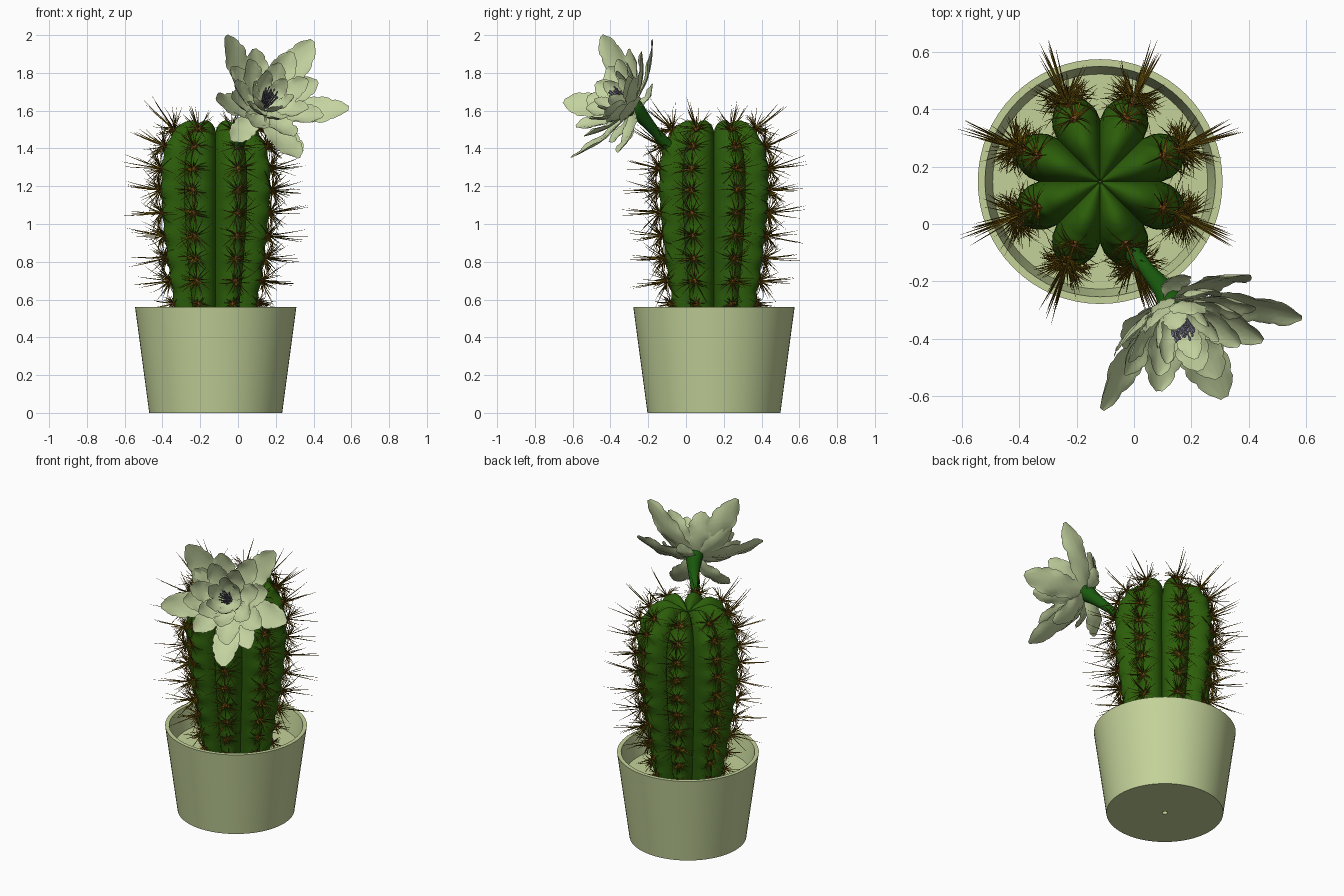
import bpy, random
from math import sin, cos, pi, radians
from mathutils import Vector as V

random.seed(4)
cube = bpy.data.objects.get("Cube")
if cube:
    bpy.data.objects.remove(cube)


def material(name, rgb):
    m = bpy.data.materials.new(name)
    m.use_nodes = True
    m.diffuse_color = (*rgb, 1)
    m.node_tree.nodes["Principled BSDF"].inputs["Base Color"].default_value = (*rgb, 1)
    return m


POT = material("pale sage pot", (.55, .65, .32))
PETAL = material("pale sage petal", (.55, .65, .35))
SKIN = material("cactus green", (.025, .11, .003))
STEM = material("stem green", (.01, .1, .004))
SPINE = material("olive brown spine", (.14, .08, .003))
AREOLE = material("rust areole", (.2, .07, .01))
STAMEN = material("grey violet stamen", (.26, .25, .34))


class Part:
    """Collects points and faces for one object."""
    def __init__(self):
        self.v, self.f = [], []

    def grid(self, rows, closed=False):
        n, k = len(rows[0]), len(self.v)
        for row in rows:
            self.v.extend(row)
        for i in range(len(rows) - 1):
            for j in range(n if closed else n - 1):
                a, b = k + i * n + j, k + i * n + (j + 1) % n
                self.f.append((a, b, b + n, a + n))

    def tube(self, path, radii, sides):
        rows = []
        for i, p in enumerate(path):
            d = (path[min(i + 1, len(path) - 1)] - path[max(i - 1, 0)]).normalized()
            a = d.orthogonal().normalized() if not rows else (a - d * a.dot(d)).normalized()
            b = d.cross(a)
            rows.append([p + (a * cos(t) + b * sin(t)) * radii[i]
                         for t in (2 * pi * j / sides for j in range(sides))])
        self.grid(rows, True)

    def build(self, name, mat, angle=40):
        me = bpy.data.meshes.new(name)
        me.from_pydata([tuple(p) for p in self.v], [], self.f)
        me.materials.append(mat)
        ob = bpy.data.objects.new(name, me)
        bpy.context.collection.objects.link(ob)
        bpy.ops.object.select_all(action='DESELECT')
        ob.select_set(True)
        bpy.context.view_layer.objects.active = ob
        bpy.ops.object.shade_smooth_by_angle(angle=radians(angle))


def spline(pts, steps):
    """Smooth curve through the points."""
    pts = [V(p) for p in pts]
    out = []
    for i in range(len(pts) - 1):
        a, b, c, d = pts[max(i - 1, 0)], pts[i], pts[i + 1], pts[min(i + 2, len(pts) - 1)]
        for k in range(steps):
            t = k / steps
            out.append(b + (c - a) * (t / 2) + (a * 2 - b * 5 + c * 4 - d) * (t * t / 2)
                       + (b * 3 - a - c * 3 + d) * (t ** 3 / 2))
    return out + [pts[-1]]


CENTRE = V((-.118, .148, 0))


def around(r, z, t):
    return CENTRE + V((r * cos(t), r * sin(t), z))


# Pot with drain hole, rim and soil
pot = Part()
profile = [(.001, .03), (.016, .03), (.016, 0), (.352, 0), (.427, .56), (.402, .56), (.375, .42), (.001, .42)]
pot.grid([[around(r, z, 2 * pi * j / 64) for j in range(64)] for r, z in profile], True)
pot.build("pot", POT)

# Ribbed body: ridge and valley profiles blended around the axis
RIBS = 8
ridge = spline([(.2, .4), (.232, .6), (.265, .8), (.29, 1), (.303, 1.2), (.288, 1.38),
                (.225, 1.5), (.15, 1.548), (.07, 1.525), (.002, 1.485)], 10)
valley = spline([(.14, .4), (.165, .6), (.19, .8), (.208, 1), (.215, 1.18), (.207, 1.33),
                 (.17, 1.435), (.118, 1.48), (.06, 1.49), (.002, 1.482)], 10)

# Areole sites spaced evenly along the ridge
sites, walked = [], .05
for i in range(1, len(ridge) - 1):
    walked += (ridge[i] - ridge[i - 1]).length
    if walked > .103 and ridge[i].x > .16:
        sites.append(i)
        walked = 0
body = Part()
rows = []
for i, (a, b) in enumerate(zip(ridge, valley)):
    bump = .014 * max(0, 1 - min(abs(i - s) for s in sites) / 3)
    row = []
    for j in range(RIBS * 14):
        t = 2 * pi * j / (RIBS * 14)
        k = abs(cos((t - pi / RIBS) * RIBS / 2)) ** .65
        p = b.lerp(a, k)
        row.append(around(p.x + bump * k ** 3, p.y, t))
    rows.append(row)
body.grid(rows, True)
body.build("cactus_body", SKIN, 60)

# Spine clusters on every rib: a few long needles and a fan of curling hairs
spines, pads = Part(), Part()


def spine(p, d, length, curl, r):
    path = [p + d * (length * u) + curl * (length * u * u) for u in (0, .3, .6, .8, 1)]
    spines.tube(path, [r, r * .9, r * .7, r * .45, r * .1], 3)


for rib in range(RIBS):
    t = 2 * pi * (rib + .5) / RIBS
    out, side = V((cos(t), sin(t), 0)), V((-sin(t), cos(t), 0))
    for i in sites:
        d = (ridge[i + 1] - ridge[i - 1]).normalized()
        up = out * d.x + V((0, 0, d.y))
        n = side.cross(up)
        p = around(ridge[i].x + .01, ridge[i].y, t)
        reach = 1 if ridge[i].y > .6 else .55
        pads.tube([p - n * .012, p + n * .008, p + n * .014], [.018, .014, .002], 6)
        for k in range(2):
            lean = side * random.uniform(-.16, .16) + up * random.uniform(-.15, .25)
            spine(p, (n + lean).normalized(), random.uniform(.17, .23) * reach, up * .05, .0035)
        for k in range(24):
            a = 2 * pi * (k + random.random()) / 24
            flat = side * cos(a) + up * sin(a) * .75
            d3 = (flat + n * random.uniform(.25, .9)).normalized()
            curl = n * random.uniform(-.75, .3) + up * random.uniform(-.35, .35)
            spine(p, d3, random.uniform(.08, .135) * reach, curl, .0028)
spines.build("spines", SPINE)
pads.build("areoles", AREOLE)

# Flower stem with flared calyx
HUB = V((.13, -.27, 1.61))
AXIS = V((.3, -.785, .54)).normalized()
stem = Part()
path = spline([(-.02, -.05, 1.40), (-.005, -.1, 1.42), (.05, -.165, 1.49), (.1, -.225, 1.56),
               HUB, HUB + AXIS * .04], 4)
flare = [.04, .032, .026, .036, .05, .05]
stem.tube(path, [flare[i // 4] + (flare[min(i // 4 + 1, 5)] - flare[i // 4]) * (i % 4) / 4
                 for i in range(len(path))], 14)
stem.build("flower_stem", STEM, 60)

# Petals: ruffled, cupped leaves with blunt tips and notched edges
petals = Part()
E1 = (V((0, 0, 1)) - AXIS * AXIS.z).normalized()
E2 = AXIS.cross(E1)


def petal(tip, width, cup, bend):
    side = AXIS.cross(tip).normalized()
    lift = tip.cross(side).normalized()
    phase = random.uniform(0, 6)
    rows = []
    for i in range(25):
        u = i / 24
        w = width * (.25 * (1 - u) + sin(pi * min(u, .99) ** 1.5) ** .55)
        w *= 1 - .1 * (i % 4 == 3)
        row = []
        for j in range(9):
            s = j / 4 - 1
            ruffle = .1 * s * s * sin(15 * u + phase + 2 * s) + .06 * abs(sin(pi * s * 2))
            h = bend * sin(pi * u) + w * (cup * s * s + ruffle)
            row.append(HUB + AXIS * .02 + tip * u + side * (w * s) + lift * h)
        rows.append(row)
    petals.grid(rows)


for v in [(-.2, -.16, .375), (.26, .11, .35), (.45, -.04, -.01), (.18, -.32, -.27),
          (-.25, -.36, .03), (-.17, -.12, -.18), (.2, -.07, -.24), (.03, .11, .12)]:
    v = V(v)
    petal(v, .035 + .09 * v.length, .2, -.035)
for count, reach, height, width, turn in ((8, .275, .16, .066, .2), (7, .2, .17, .058, .5),
                                          (6, .11, .17, .042, .1)):
    for k in range(count):
        a = 2 * pi * k / count + turn
        r = reach * random.uniform(.9, 1.1)
        petal((E1 * cos(a) + E2 * sin(a)) * r + AXIS * height, width, .35, -.03)
petals.build("flower_petals", PETAL, 70)

# Stamens in the flower throat
stamens = Part()
for k in range(30):
    a, r = k * 2.4, .042 * (k / 30) ** .5
    d = E1 * cos(a) + E2 * sin(a)
    base = HUB + AXIS * .03 + d * r * .5
    top = HUB + AXIS * random.uniform(.11, .15) + d * r
    stamens.tube([base, top, top + AXIS * .003, top + AXIS * .014, top + AXIS * .018],
                 [.003, .003, .005, .005, .001], 5)
stamens.build("stamens", STAMEN)
